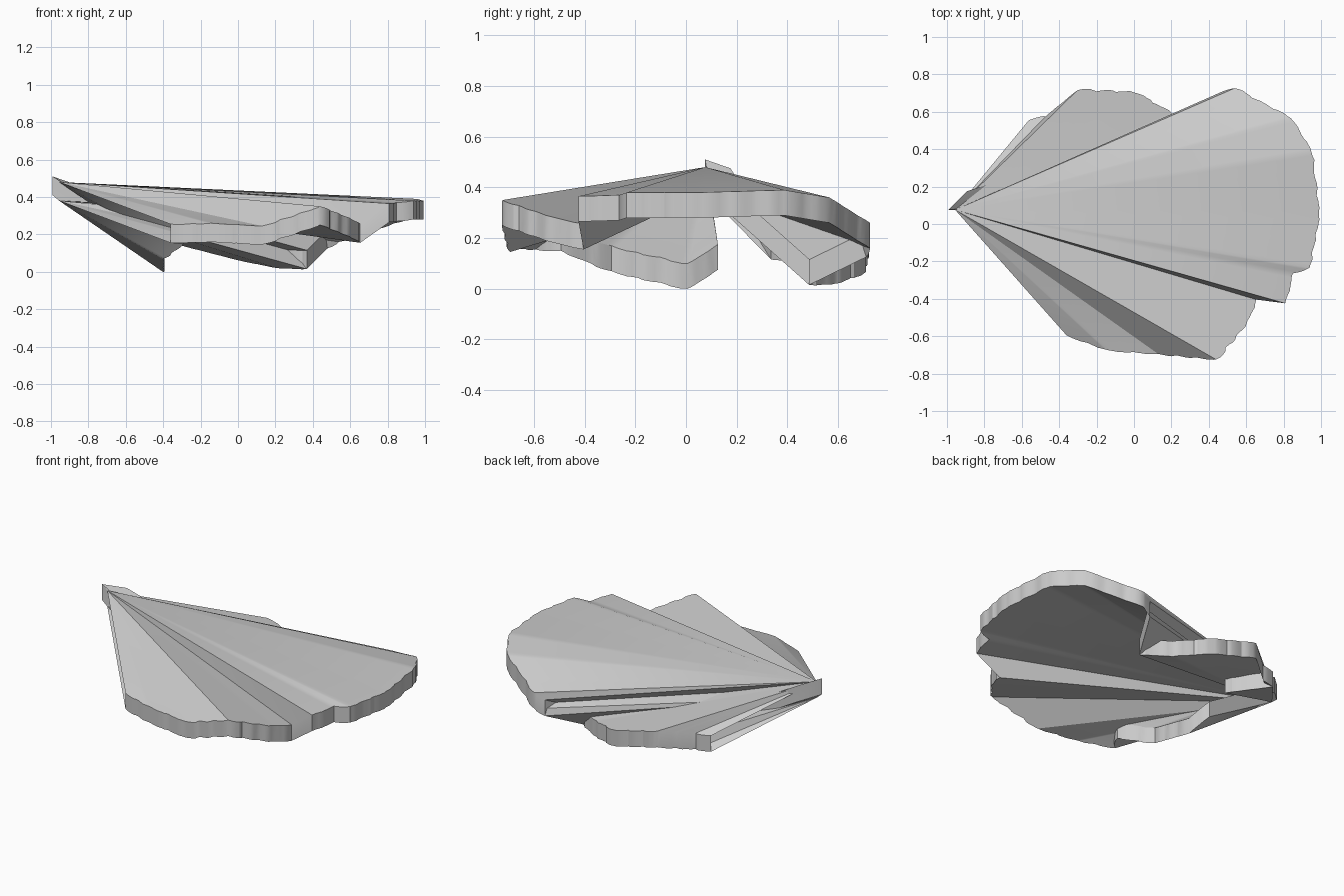
import bpy, bmesh, math, random
from mathutils import Vector

if "Cube" in bpy.data.objects:
    bpy.data.objects.remove(bpy.data.objects["Cube"])

random.seed(4)
THICK = 0.1
HUB = Vector((-0.965, 0.07, 0.38))      # point where all ribs meet (underside)

# Key points of the underside rim; each run is scalloped, straight folds join the runs
FRONT = [(-.46, .12, .075), (-.41, 0, 0), (-.41, -.3, .07), (-.3, -.5, .15), (-.37, -.6, .155),
         (-.15, -.68, .16), (.12, -.7, .145), (.43, -.73, .25), (.6, -.52, .18), (.645, -.41, .155)]
TIP = [(.8, -.43, .265), (.84, -.27, .27), (.93, -.24, .28), (.98, .04, .28), (.94, .38, .29),
       (.83, .56, .26), (.62, .67, .19), (.53, .72, .16), (.47, .705, .125)]
BACK = [(.36, .48, .015), (.2, .58, .02), (0, .695, .06), (-.31, .71, .14),
        (-.48, .57, .12), (-.57, .55, .12), (-.4, .33, .115)]
NUB = [(-.9, .17, .375), (-1, .07, .41)]


def scallop(run):
    """Subdivide a run and give it small irregular bulges pointing away from the hub."""
    run = [Vector(p) for p in run]
    pts = [run[0]]
    for a, b in zip(run, run[1:]):
        n = max(2, round((b - a).length / 0.022))
        waves = max(1, round(n / 5))
        amp = random.uniform(0.006, 0.013)
        for k in range(1, n):
            p = a.lerp(b, k / n)
            bulge = amp * abs(math.sin(math.pi * waves * k / n))
            pts.append(p + (p - HUB).normalized() * (bulge + random.uniform(-0.003, 0.003)))
        pts.append(b)
    return pts


# Folded fan: radial top and underside sheets joined by a vertical rim wall
bm = bmesh.new()
up = Vector((0, 0, THICK))
pts = scallop(FRONT) + scallop(TIP) + scallop(BACK) + [Vector(p) for p in NUB]
low = [bm.verts.new(p) for p in pts]
top = [bm.verts.new(p + up) for p in pts]
hub_low, hub_top = bm.verts.new(HUB), bm.verts.new(HUB + up)
for i in range(len(pts)):
    j = (i + 1) % len(pts)
    bm.faces.new((hub_top, top[i], top[j]))
    bm.faces.new((hub_low, low[j], low[i]))
    bm.faces.new((low[i], low[j], top[j], top[i]))

# Settle the part on the ground and centre it
for axis in range(3):
    vals = [v.co[axis] for v in bm.verts]
    shift = -min(vals) if axis == 2 else -(min(vals) + max(vals)) / 2
    for v in bm.verts:
        v.co[axis] += shift

mesh = bpy.data.meshes.new("folded_fan")
bm.to_mesh(mesh)
bm.free()
fan = bpy.data.objects.new("folded_fan", mesh)
bpy.context.collection.objects.link(fan)
bpy.context.view_layer.objects.active = fan
fan.select_set(True)
bpy.ops.object.shade_smooth_by_angle(angle=math.radians(30))
